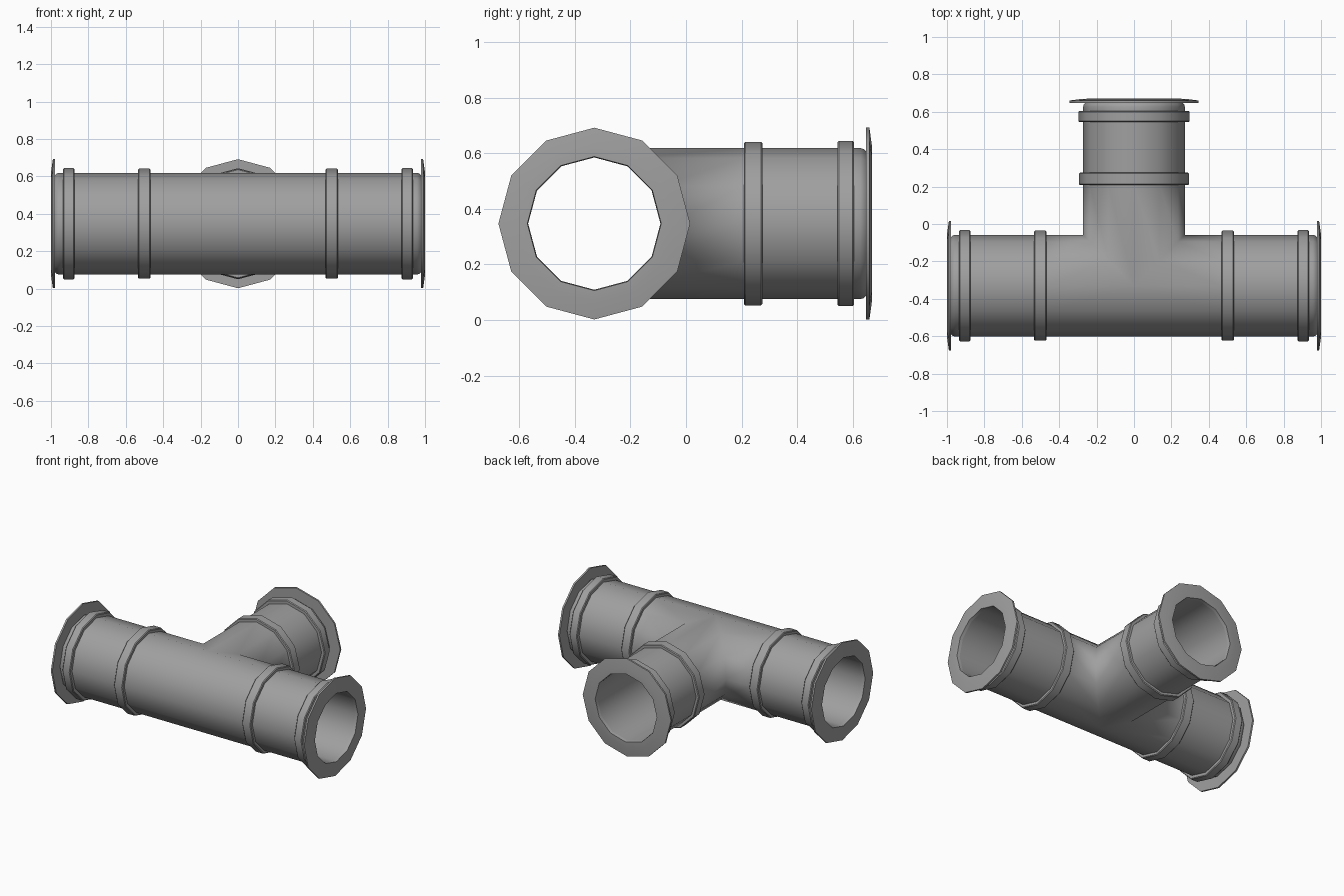
import bpy
import bmesh
from math import cos, sin, pi
from mathutils import Vector

if "Cube" in bpy.data.objects:
    bpy.data.objects.remove(bpy.data.objects["Cube"])

SIDES = 12
CENTRE = Vector((0, -0.33, 0.347))
OUTER, INNER = 0.272, 0.238

grey = bpy.data.materials.new("pipe grey")
grey.use_nodes = True
colour = (0.35, 0.35, 0.35, 1)
grey.diffuse_color = colour
grey.node_tree.nodes["Principled BSDF"].inputs["Base Color"].default_value = colour

# Each arm: name, axis, sideways direction, start of its inner band
ARMS = [
    ("left", Vector((1, 0, 0)), Vector((0, 1, 0)), 0.467),
    ("right", Vector((-1, 0, 0)), Vector((0, 1, 0)), 0.467),
    ("back", Vector((0, 1, 0)), Vector((1, 0, 0)), 0.538),
]


def point(axis, side, t, r, i):
    a = 2 * pi * i / SIDES
    return CENTRE + axis * t + side * (r * cos(a)) + Vector((0, 0, r * sin(a)))


def skin(bm, rings, closed=False):
    """Join successive rings of points with quads."""
    loops = [[bm.verts.new(p) for p in ring] for ring in rings]
    pairs = list(zip(loops, loops[1:]))
    if closed:
        pairs.append((loops[-1], loops[0]))
    for one, two in pairs:
        for i in range(SIDES):
            j = (i + 1) % SIDES
            bm.faces.new((one[i], one[j], two[j], two[i]))


def finish(bm, name, smooth_all=False):
    bmesh.ops.remove_doubles(bm, verts=bm.verts, dist=0.0005)
    bmesh.ops.recalc_face_normals(bm, faces=bm.faces)
    mesh = bpy.data.meshes.new(name)
    bm.to_mesh(mesh)
    bm.free()
    mesh.materials.append(grey)
    obj = bpy.data.objects.new(name, mesh)
    bpy.context.collection.objects.link(obj)
    bpy.ops.object.select_all(action="DESELECT")
    obj.select_set(True)
    bpy.context.view_layer.objects.active = obj
    if smooth_all:
        bpy.ops.object.shade_smooth()
    else:
        bpy.ops.object.shade_smooth_by_angle(angle=0.6)


def lathe(name, axis, side, profile):
    bm = bmesh.new()
    skin(bm, [[point(axis, side, t, r, i) for i in range(SIDES)]
              for t, r in profile], closed=True)
    finish(bm, name)


def joint(axis, side, r):
    """Ring of points where an arm meets the others along the mitre."""
    ring = []
    for i in range(SIDES):
        c = cos(2 * pi * i / SIDES)
        reach = abs(c) if axis.y else max(c, 0)
        ring.append(point(axis, side, r * reach, r, i))
    return ring


# Hollow T-shaped pipe: outer and inner skins sharing mitred joints
for name, r, ends in (
    ("pipe_body", OUTER, [(0.87, OUTER), (0.94, OUTER), (0.957, OUTER),
                          (0.97, 0.268), (0.98, 0.258)]),
    ("pipe_lining", INNER, [(0.98, INNER)]),
):
    bm = bmesh.new()
    for _, axis, side, start in ARMS:
        profile = [(start, r), (start + 0.067, r)] + ends
        skin(bm, [joint(axis, side, r)] +
             [[point(axis, side, t, q, i) for i in range(SIDES)]
              for t, q in profile])
    bmesh.ops.remove_doubles(bm, verts=bm.verts, dist=0.0005)
    bmesh.ops.recalc_face_normals(bm, faces=bm.faces)
    if name == "pipe_lining":
        bmesh.ops.reverse_faces(bm, faces=bm.faces)
        for f in bm.faces:
            f.normal_update()
        # The lining faces inward, so it skips the outward recalculation
        mesh = bpy.data.meshes.new(name)
        bm.to_mesh(mesh)
        bm.free()
        mesh.materials.append(grey)
        mesh.shade_smooth()
        bpy.context.collection.objects.link(bpy.data.objects.new(name, mesh))
    else:
        finish(bm, name, smooth_all=True)

# Raised bands and end flanges
for label, axis, side, start in ARMS:
    for kind, t, width, top in (("inner", start, 0.067, 0.294),
                                ("outer", 0.875, 0.06, 0.297)):
        c = 0.005
        lathe(f"{label}_{kind}_band", axis, side, [
            (t, OUTER - 0.01), (t, top - c), (t + c, top),
            (t + width - c, top), (t + width, top - c),
            (t + width, OUTER - 0.01)])
    lathe(f"{label}_flange", axis, side, [
        (0.978, INNER), (0.978, 0.345), (0.99, 0.345),
        (0.999, 0.28), (1.0, 0.241)])
